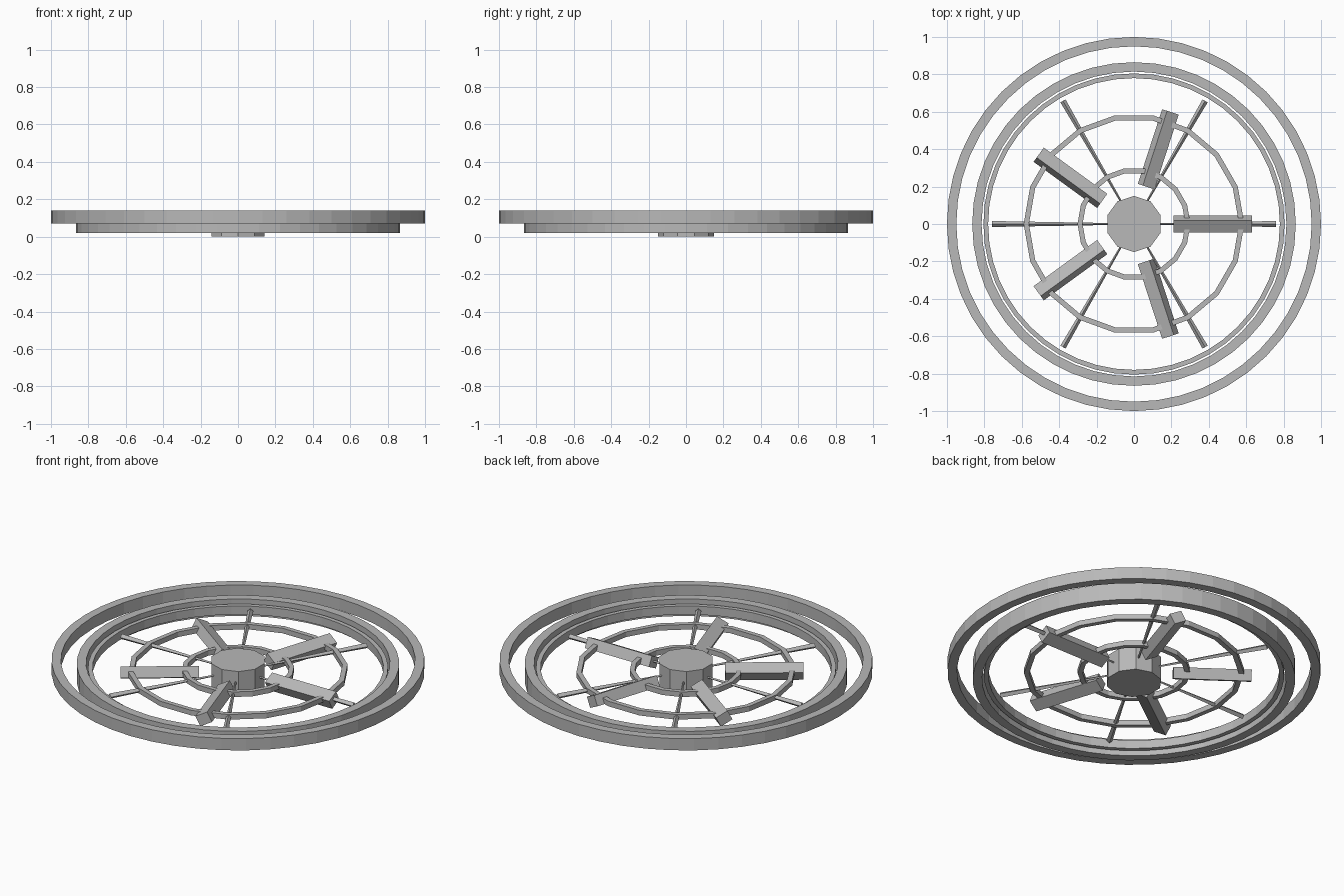
import bpy, bmesh, math
from mathutils import Matrix, Vector

cube = bpy.data.objects.get("Cube")
if cube:
    bpy.data.objects.remove(cube, do_unlink=True)

# single grey material
grey = bpy.data.materials.new("plain_grey")
grey.use_nodes = True
colour = (0.48, 0.48, 0.48, 1)
grey.diffuse_color = colour
grey.node_tree.nodes["Principled BSDF"].inputs["Base Color"].default_value = colour

MID = 0.07  # height of the wheel's middle plane


def finish(name, bm):
    bmesh.ops.recalc_face_normals(bm, faces=bm.faces)
    mesh = bpy.data.meshes.new(name)
    bm.to_mesh(mesh)
    bm.free()
    mesh.materials.append(grey)
    obj = bpy.data.objects.new(name, mesh)
    bpy.context.collection.objects.link(obj)
    return obj


def ring(name, inner, outer, bottom, top, sides):
    """Flat band with a rectangular section."""
    bm = bmesh.new()
    section = [(inner, bottom), (outer, bottom), (outer, top), (inner, top)]
    loops = []
    for i in range(sides):
        a = math.tau * i / sides
        loops.append([bm.verts.new((r * math.cos(a), r * math.sin(a), z))
                      for r, z in section])
    for i in range(sides):
        here, after = loops[i], loops[(i + 1) % sides]
        for j in range(4):
            k = (j + 1) % 4
            bm.faces.new((here[j], after[j], after[k], here[k]))
    return finish(name, bm)


# outer rims
ring("outer_rim", 0.95, 1.0, 0.07, 0.14, 48)
ring("middle_rim", 0.815, 0.865, 0.02, 0.12, 48)
ring("inner_rim", 0.78, 0.805, 0.045, 0.095, 48)

# thin walkway rings crossing the spokes
ring("large_brace_ring", 0.562, 0.59, 0.06, 0.09, 18)
ring("small_brace_ring", 0.275, 0.302, 0.06, 0.09, 18)

# hub
bm = bmesh.new()
bmesh.ops.create_cone(bm, cap_ends=True, segments=10, radius1=0.15, radius2=0.15,
                      depth=0.14, matrix=Matrix.Translation((0, 0, MID)))
finish("hub", bm)

# tapered spokes, widest at the outer end
for i in range(6):
    bm = bmesh.new()
    place = (Matrix.Rotation(math.tau * i / 6, 4, "Z")
             @ Matrix.Translation((0.44, 0, MID + 0.005))
             @ Matrix.Rotation(math.pi / 2, 4, "Y"))
    bmesh.ops.create_cone(bm, cap_ends=True, segments=4, radius1=0.005,
                          radius2=0.016, depth=0.64, matrix=place)
    finish(f"spoke_{i + 1}", bm)

# tilted radial blocks
for i in range(5):
    bm = bmesh.new()
    place = (Matrix.Rotation(math.tau * i / 5, 4, "Z")
             @ Matrix.Translation((0.42, 0, MID))
             @ Matrix.Rotation(math.radians(27), 4, "X")
             @ Matrix.Diagonal(Vector((0.42, 0.073, 0.062, 1))))
    bmesh.ops.create_cube(bm, size=1, matrix=place)
    finish(f"block_{i + 1}", bm)
